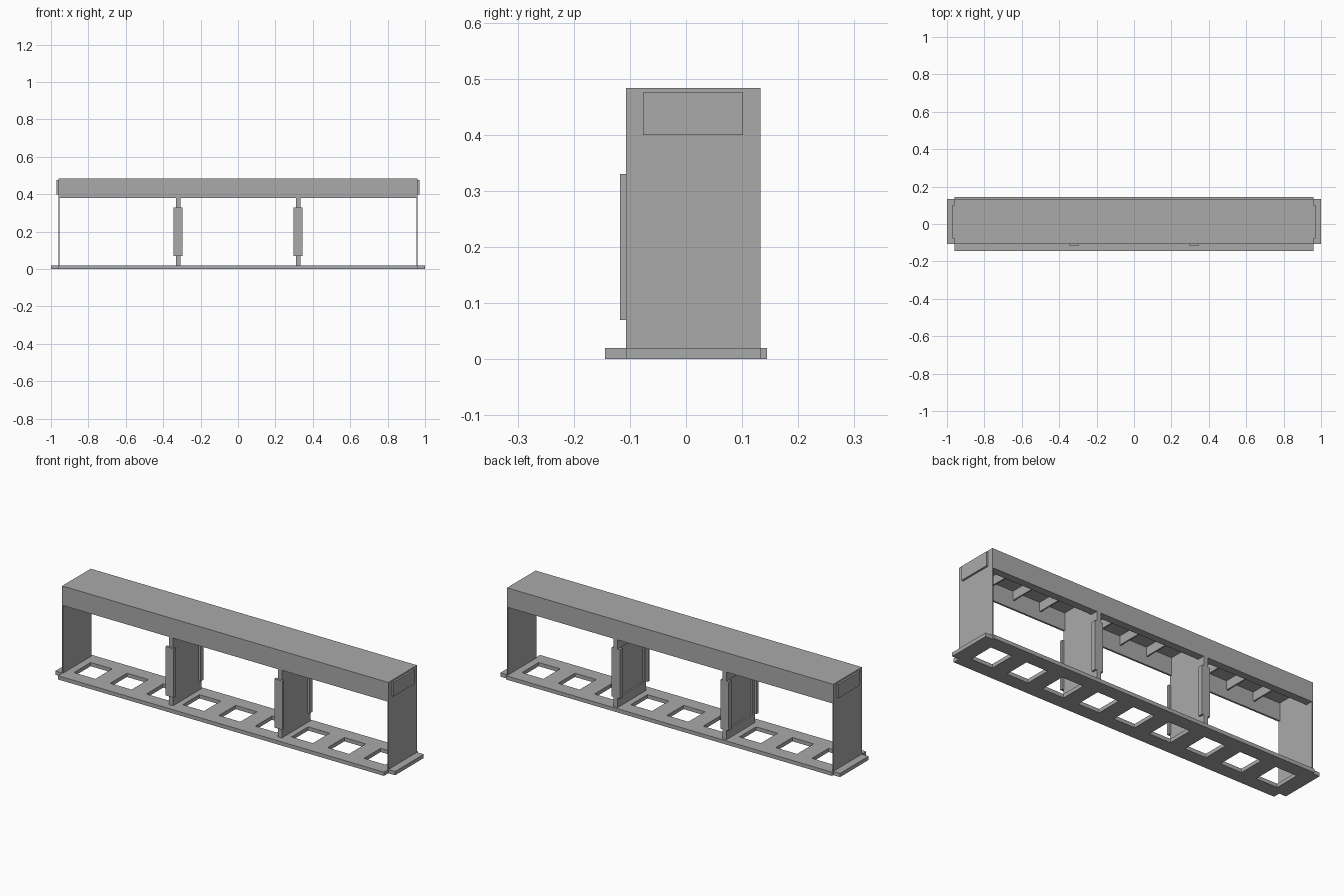
import bpy
import bmesh
from mathutils import Vector

old = bpy.data.objects.get("Cube")
if old:
    bpy.data.objects.remove(old, do_unlink=True)

GREY = (0.4, 0.4, 0.4, 1.0)
mat = bpy.data.materials.new("mid_grey")
mat.use_nodes = True
mat.diffuse_color = GREY
mat.node_tree.nodes["Principled BSDF"].inputs["Base Color"].default_value = GREY


def box(name, x, y, z):
    """Box from (low, high) ranges on each axis."""
    bm = bmesh.new()
    bmesh.ops.create_cube(bm, size=1)
    for v in bm.verts:
        v.co = Vector([r[0] if c < 0 else r[1] for r, c in zip((x, y, z), v.co)])
    mesh = bpy.data.meshes.new(name)
    bm.to_mesh(mesh)
    bm.free()
    mesh.materials.append(mat)
    obj = bpy.data.objects.new(name, mesh)
    bpy.context.collection.objects.link(obj)
    return obj


def cut(target, x, y, z):
    """Subtract a hidden box from the target."""
    cutter = box(target.name + "_cutter", x, y, z)
    cutter.hide_render = True
    cutter.hide_viewport = True
    mod = target.modifiers.new("opening", 'BOOLEAN')
    mod.operation = 'DIFFERENCE'
    mod.solver = 'EXACT'
    mod.object = cutter


END = 0.96
FRONT, BACK = -0.107, 0.133
FLOOR, SOFFIT, TOP = 0.02, 0.38, 0.483

# Base plate with a row of nine square openings
base = box("base_plate", (-END, END), (-0.144, 0.144), (0, FLOOR))
pitch = 2 * END / 9
for i in range(9):
    cx = (i - 4) * pitch
    cut(base, (cx - 0.063, cx + 0.063), (-0.07, 0.07), (-0.05, 0.05))

# Hollow top beam, open below, with a wide lip at the back
box("beam_top", (-END, END), (FRONT, BACK), (TOP - 0.01, TOP))
box("beam_front", (-END, END), (FRONT, FRONT + 0.01), (SOFFIT, TOP - 0.01))
box("beam_back", (-END, END), (BACK - 0.01, BACK), (SOFFIT, TOP - 0.01))
box("beam_back_lip", (-END, END), (BACK - 0.04, BACK - 0.01), (SOFFIT, SOFFIT + 0.01))

# Thin end walls, raised end panels and base tabs
for side, s in (("left", 1), ("right", -1)):
    def span(a, b):
        return tuple(sorted((s * a, s * b)))
    box(side + "_end_wall", span(END - 0.005, END), (FRONT, BACK), (FLOOR, TOP - 0.01))
    box(side + "_end_panel", span(END, END + 0.01), (-0.077, 0.102), (0.4, 0.475))
    box(side + "_base_tab", span(END, 1), (FRONT, BACK), (0, FLOOR))

# Partitions with a recessed side and upright flanges front and back
for side, cx in (("left", 0.321), ("right", -0.319)):
    wall = box(side + "_partition", (cx - 0.012, cx + 0.012), (FRONT, BACK), (FLOOR, TOP - 0.01))
    cut(wall, (cx - 0.05, cx - 0.004), (FRONT + 0.02, BACK - 0.02), (0.07, 0.33))
    box(side + "_front_flange", (cx - 0.025, cx + 0.023), (-0.118, FRONT + 0.004), (0.07, 0.33))
    box(side + "_back_flange", (cx - 0.025, cx + 0.023), (BACK - 0.025, BACK), (0.07, 0.33))

# Ribs under the beam, three in each bay
for bay in (-1, 0, 1):
    for k in (-1, 0, 1):
        cx = bay * 0.64 + k * 0.16
        box("beam_rib", (cx - 0.004, cx + 0.004), (FRONT + 0.01, BACK - 0.01), (0.425, TOP - 0.01))
